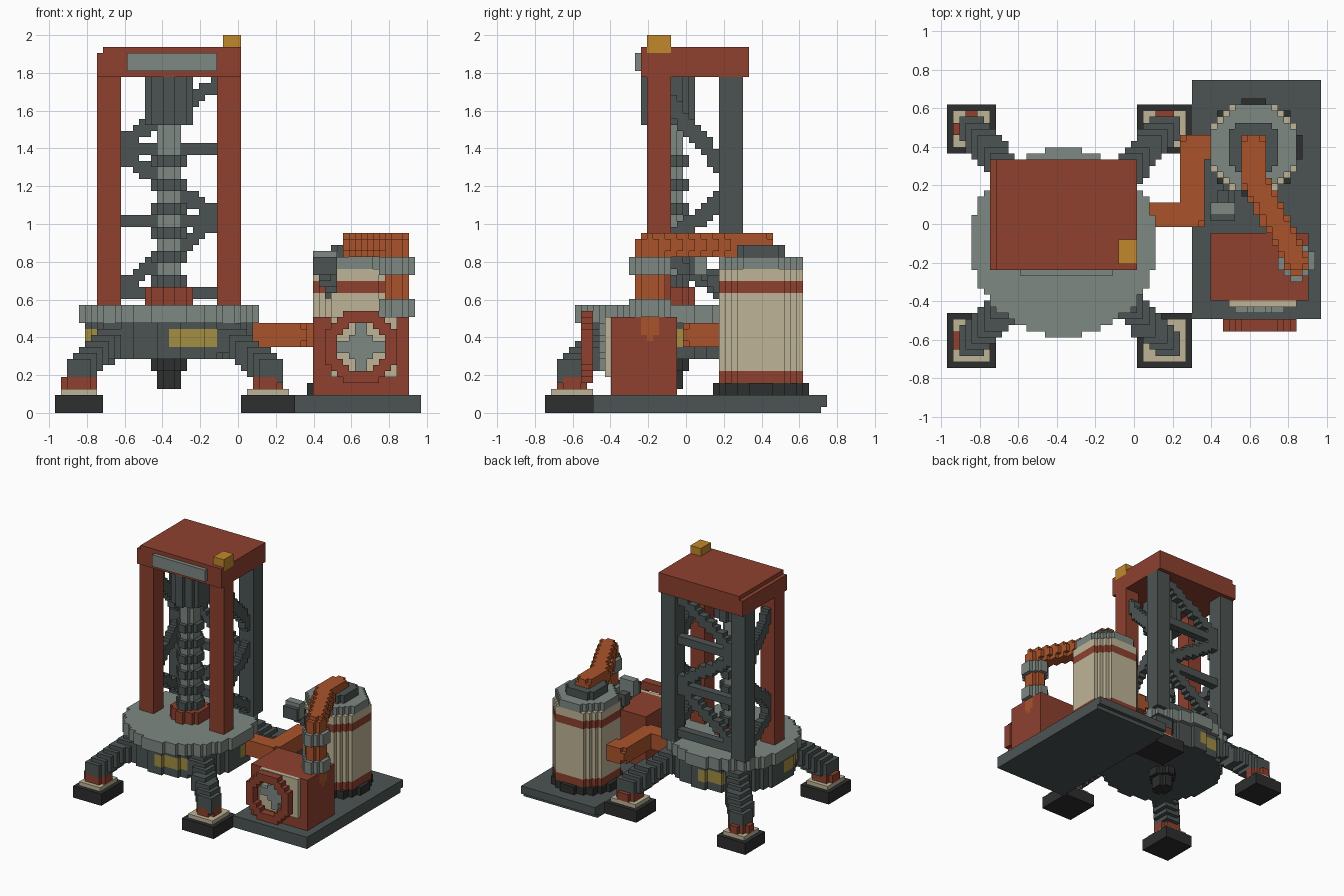
import bpy, bmesh, math
from mathutils import Vector

cube = bpy.data.objects.get("Cube")
if cube:
    bpy.data.objects.remove(cube)

U = 2 / 63                      # size of one block
OFFSET = Vector((30.5, 23.5, 0))
PALETTE = {                     # sRGB 0-255
    "rust_red": (142, 65, 47), "slate": (76, 84, 83), "light_grey": (126, 136, 130),
    "cream": (190, 180, 150), "near_black": (45, 46, 46), "orange": (170, 84, 43),
    "amber": (193, 136, 45), "mustard": (163, 142, 66),
}


def linear(c):
    c /= 255
    return c / 12.92 if c <= 0.04045 else ((c + 0.055) / 1.055) ** 2.4


def make_material(name, rgb):
    m = bpy.data.materials.new(name)
    m.use_nodes = True
    col = [linear(c) for c in rgb] + [1]
    m.diffuse_color = col
    bsdf = next(n for n in m.node_tree.nodes if n.type == 'BSDF_PRINCIPLED')
    bsdf.inputs["Base Color"].default_value = col
    return m


MATS = {n: make_material(n, c) for n, c in PALETTE.items()}
cells, parts = {}, {}           # block -> part name, part name -> colour


def put(part, colour, blocks):
    """Claim blocks for a part; later parts carve earlier ones."""
    parts[part] = colour
    for b in blocks:
        cells[b] = part


def box(x0, x1, y0, y1, z0, z1):
    return [(i, j, k) for i in range(x0, x1) for j in range(y0, y1) for k in range(z0, z1)]


def disc(cx, cy, r, z0, z1, inner=-1):
    lo, hi = int(min(cx, cy) - r) - 2, int(max(cx, cy) + r) + 2
    return [(i, j, k) for i, j, k in box(lo, hi, lo, hi, z0, z1)
            if inner < math.hypot(i + .5 - cx, j + .5 - cy) <= r]


def bar(points, r, square=False):
    """Blocks swept along a path with a round or square brush."""
    out = set()
    for a, b in zip(points, points[1:]):
        a, b = Vector(a), Vector(b)
        steps = max(2, int((b - a).length * 2))
        for s in range(steps + 1):
            p = a.lerp(b, s / steps)
            if square:
                p = Vector([round(c) for c in p])
            n = int(r) + 2
            bx, by, bz = (int(c) for c in p)
            for q in box(bx - n, bx + n, by - n, by + n, bz - n, bz + n):
                d = Vector(q) + Vector((.5, .5, .5)) - p
                if (max(map(abs, d)) if square else d.length) <= r:
                    out.add(q)
    return out


# Legs and feet
CX, CY = 19, 20.5
for sx, x0, x1 in (("right", 0, 8), ("left", 31, 40)):
    for sy, y0, y1 in (("front", 0, 9), ("back", 35, 43)):
        tag = sy + "_" + sx
        fx, fy = (x0 + x1) / 2, (y0 + y1) / 2
        ex, ey = fx + (CX - fx) * .48, fy + (CY - fy) * .48
        put(tag + "_leg", "slate", bar([(fx, fy, 7), (ex, ey, 14)], 2, True))
        put(tag + "_foot_pad", "near_black", box(x0, x1, y0, y1, 0, 3))
        put(tag + "_foot_plate", "cream", box(x0 + 1, x1 - 1, y0 + 1, y1 - 1, 3, 4))
        put(tag + "_foot_cap", "rust_red", disc(fx, fy, 2.7, 4, 6))

# Round platform with four painted patches on its drum
put("drum", "slate", disc(CX, CY, 14.2, 9, 15))
patches = []
for i, j, k in disc(CX, CY, 14.2, 11, 14, 12.2):
    x, y = i + .5 - CX, j + .5 - CY
    for _ in range(4):
        x, y = -y, x
        if y < -9 and 0 < x < 9:
            patches.append((i, j, k))
put("drum_patches", "mustard", patches)
put("platform", "light_grey", disc(CX, CY, 15.3, 15, 18))
put("drill_bit", "near_black", disc(CX, CY, 3.1, 7, 9) + disc(CX, CY, 2.2, 4, 7))

# Central drill string
put("drill_pipe", "light_grey", disc(CX, CY, 2.3, 18, 48))
for k in range(21, 45, 4):
    put("drill_flanges", "slate", disc(CX, CY, 3.1, k, k + 2))
put("drill_collar", "rust_red", disc(CX, CY, 4.2, 18, 21))
put("drill_motor", "slate", disc(CX, CY, 4.2, 48, 56))

# Tower bracing
for k in (19, 31, 43):
    put("back_beams", "slate", box(11, 27, 30, 32, k, k + 2))
put("back_braces", "slate",
    bar([(27, 31, 55), (11, 31, 45), (11, 31, 43), (27, 31, 33), (27, 31, 32), (11, 31, 21)], 1, True))
for x in (9, 29):
    put("side_braces", "slate",
        bar([(x, 19, 54), (x, 31, 39), (x, 31, 37), (x, 19, 27), (x, 19, 27), (x, 31, 19)], 1, True))

# Tower posts and cap
for x in (7, 27):
    put("front_posts", "rust_red", box(x, x + 4, 17, 21, 18, 56))
    put("back_posts", "slate", box(x, x + 4, 29, 33, 18, 56))
put("tower_cap", "rust_red", box(7, 31, 16, 34, 56, 60) + box(8, 31, 16, 34, 60, 61))
put("cap_panel", "light_grey", box(12, 27, 15, 16, 57, 60))
put("beacon", "amber", box(28, 31, 17, 21, 60, 63))

# Ground plate
put("base_plate", "slate", box(40, 61, 8, 46, 0, 3) + box(40, 61, 46, 47, 1, 3))

# Feed pipe from drum to tank
put("feed_pipe", "orange", bar([(33, 25, 13), (40, 25, 13), (40, 36, 13), (45, 36, 13)], 2.2))

# Tank, bottom to top
for name, colour, r, z0, z1 in (
        ("tank_foot", "near_black", 7.9, 3, 5), ("tank_lower_band", "rust_red", 7.4, 5, 7),
        ("tank_body", "cream", 7.4, 7, 20), ("tank_upper_band", "rust_red", 7.4, 20, 22),
        ("tank_shoulder", "cream", 7.4, 22, 24), ("tank_lid", "light_grey", 7.1, 24, 26),
        ("tank_cap", "slate", 4.4, 26, 28)):
    put(name, colour, disc(50, 36, r, z0, z1))

# Gauge on a strut
put("gauge_strut", "slate", bar([(45, 26, 24), (46, 31, 20)], 1, True))
put("gauge_box", "light_grey", box(43, 47, 25, 27, 23, 27))
put("gauge_face", "slate", box(43, 47, 24, 25, 23, 26))

# Pump housing with fan guard
put("pump_housing", "rust_red", box(43, 59, 11, 22, 3, 16))
put("fan_backing", "cream", box(46, 57, 10, 11, 6, 16))
put("fan_cross", "light_grey", box(47, 55, 9, 10, 10, 12) + box(50, 52, 9, 10, 7, 15)
    + box(49, 53, 9, 10, 9, 13))
put("fan_guard", "rust_red",
    [(i, y, k) for i, k, _ in disc(51, 11, 6.3, 0, 1, 4.2) for y in (6, 7)])

# Outlet pipe from tank cap to pump
put("outlet_pipe", "orange",
    bar([(50, 36, 28), (50, 31, 28), (57, 17.5, 28), (57, 17.5, 14)], 2.2))
for z in (16, 23):
    put("outlet_flanges", "light_grey", disc(57, 17.5, 3.1, z, z + 3))

# Turn blocks into one clean mesh per part
FACES = []
for axis in range(3):
    for side in (0, 1):
        n = [0, 0, 0]
        n[axis] = 2 * side - 1
        u, v = (axis + 1) % 3, (axis + 2) % 3
        ring = []
        for a, b in ((0, 0), (1, 0), (1, 1), (0, 1)):
            c = [0, 0, 0]
            c[axis], c[u], c[v] = side, a, b
            ring.append(c)
        FACES.append((n, ring if side else ring[::-1]))

for part, colour in parts.items():
    bm = bmesh.new()
    for cell in [c for c, p in cells.items() if p == part]:
        for n, ring in FACES:
            if tuple(a + b for a, b in zip(cell, n)) not in cells:
                bm.faces.new([bm.verts.new((Vector(cell) + Vector(c) - OFFSET) * U) for c in ring])
    bmesh.ops.remove_doubles(bm, verts=bm.verts, dist=U * .01)
    bmesh.ops.dissolve_limit(bm, angle_limit=.02, verts=bm.verts, edges=bm.edges)
    mesh = bpy.data.meshes.new(part)
    bm.to_mesh(mesh)
    bm.free()
    mesh.materials.append(MATS[colour])
    bpy.context.collection.objects.link(bpy.data.objects.new(part, mesh))
